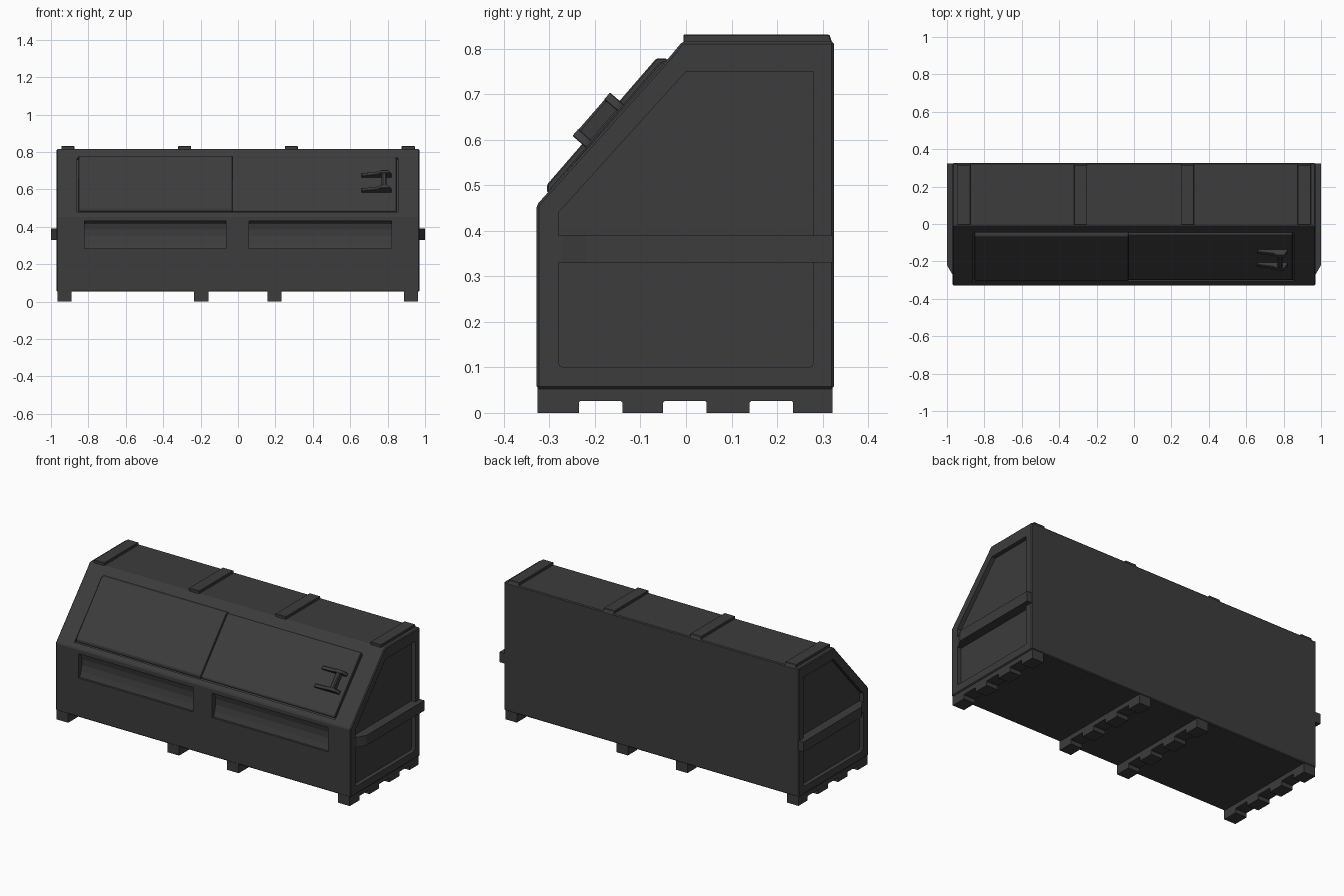
import bpy, bmesh
from mathutils import Vector

if "Cube" in bpy.data.objects:
    bpy.data.objects.remove(bpy.data.objects["Cube"])

dark = bpy.data.materials.new("dark_grey")
dark.diffuse_color = (0.045, 0.045, 0.045, 1)
dark.use_nodes = True
dark.node_tree.nodes["Principled BSDF"].inputs["Base Color"].default_value = dark.diffuse_color


def prism(name, pts, a, b, place, bevel=0.0):
    """Extrude a 2D profile from a to b; place(u, v, w) maps it into space."""
    bm = bmesh.new()
    n = len(pts)
    lo = [bm.verts.new(place(u, v, a)) for u, v in pts]
    hi = [bm.verts.new(place(u, v, b)) for u, v in pts]
    bm.faces.new(lo)
    bm.faces.new(hi)
    for i in range(n):
        j = (i + 1) % n
        bm.faces.new((lo[i], lo[j], hi[j], hi[i]))
    bmesh.ops.recalc_face_normals(bm, faces=bm.faces[:])
    if bevel:
        bmesh.ops.bevel(bm, geom=bm.edges[:], offset=bevel, segments=1,
                        affect='EDGES', clamp_overlap=True)
    me = bpy.data.meshes.new(name)
    bm.to_mesh(me)
    bm.free()
    me.materials.append(dark)
    ob = bpy.data.objects.new(name, me)
    bpy.context.collection.objects.link(ob)
    return ob


def along_x(u, v, w):
    return (w, u, v)


def along_z(u, v, w):
    return (u, v, w)


# main body with sloped front
body = prism("bin_body", [(-0.328, 0.053), (0.325, 0.053), (0.325, 0.816),
                          (-0.008, 0.816), (-0.036, 0.782), (-0.328, 0.457)],
             -0.97, 0.97, along_x, 0.005)

cutters = []
# side panel recesses
upper = [(-0.28, 0.39), (0.28, 0.39), (0.28, 0.75), (0.0, 0.75), (-0.28, 0.44)]
lower = [(-0.28, 0.33), (-0.28, 0.112), (-0.277, 0.103), (-0.268, 0.10),
         (0.268, 0.10), (0.277, 0.103), (0.28, 0.112), (0.28, 0.33)]
for s in (-1, 1):
    for p in (upper, lower):
        cutters.append(prism("cut_side", p, s * 0.945, s * 1.1, along_x))

# scooped front pockets
scoop = [(-0.36, 0.43), (-0.318, 0.43), (-0.303, 0.415), (-0.296, 0.385),
         (-0.296, 0.35), (-0.304, 0.315), (-0.315, 0.285), (-0.36, 0.285)]
for x0, x1 in ((-0.82, -0.065), (0.06, 0.82)):
    cutters.append(prism("cut_pocket", scoop, x0, x1, along_x))

# shallow hatch opening in the slope
cutters.append(prism("cut_hatch", [(-0.36, 0.53), (-0.30, 0.472), (-0.044, 0.760),
                                   (-0.10, 0.84)], -0.86, 0.855, along_x))

for c in cutters:
    c.hide_render = True
    m = body.modifiers.new("cut", 'BOOLEAN')
    m.operation = 'DIFFERENCE'
    m.solver = 'EXACT'
    m.object = c
dg = bpy.context.evaluated_depsgraph_get()
cut_mesh = bpy.data.meshes.new_from_object(body.evaluated_get(dg))
body.modifiers.clear()
body.data = cut_mesh
for c in cutters:
    bpy.data.objects.remove(c)

# sliding hatch doors, the left one overlapping the right
prism("hatch_left", [(-0.285, 0.475), (-0.305, 0.484), (-0.305, 0.502),
                     (-0.065, 0.779), (-0.042, 0.779), (-0.036, 0.755)],
      -0.852, -0.03, along_x, 0.003)
prism("hatch_right", [(-0.285, 0.475), (-0.298, 0.482), (-0.298, 0.494),
                      (-0.056, 0.772), (-0.042, 0.772), (-0.036, 0.755)],
      -0.04, 0.847, along_x, 0.003)

# handle on the right hatch
origin = Vector((0, -0.178, 0.630))
t = Vector((0, 0.242, 0.278)).normalized()
nrm = Vector((0, -t.z, t.y))


def on_slope(u, v, w):
    return Vector((u, 0, 0)) + origin + nrm * v + t * w


arm = [(0.66, -0.004), (0.82, -0.004), (0.82, 0.012), (0.803, 0.04),
       (0.765, 0.04), (0.745, 0.028), (0.66, 0.014)]
for nm, a, b in (("lower", -0.063, -0.043), ("upper", 0.043, 0.063)):
    prism("handle_arm_" + nm, arm, a, b, on_slope, 0.002)
grip = [(0.77, 0.004), (0.792, 0.004), (0.794, 0.034), (0.788, 0.039),
        (0.774, 0.039), (0.768, 0.034)]
prism("handle_grip", grip, -0.05, 0.05, on_slope)

# side bumper bands
for s in (-1, 1):
    band = [(s * 0.93, -0.285), (s * 0.968, -0.275), (s * 1.0, -0.22),
            (s * 1.0, 0.323), (s * 0.93, 0.323)]
    prism("side_band", band, 0.33, 0.39, along_z)

# roof ribs
rib = [(-0.006, 0.805), (0.324, 0.805), (0.315, 0.831), (-0.006, 0.831)]
for x in (-0.91, -0.285, 0.285, 0.91):
    prism("roof_rib", rib, x - 0.035, x + 0.035, along_x, 0.002)

# notched runner feet
foot = [(-0.326, 0.06), (-0.326, 0.0)]
for y0, y1 in ((-0.235, -0.14), (-0.05, 0.045), (0.14, 0.235)):
    foot += [(y0, 0.0), (y0, 0.023), (y0 + 0.003, 0.026),
             (y1 - 0.003, 0.026), (y1, 0.023), (y1, 0.0)]
foot += [(0.322, 0.0), (0.322, 0.06)]
for x in (-0.927, -0.197, 0.195, 0.925):
    prism("runner_foot", foot, x - 0.038, x + 0.038, along_x)
